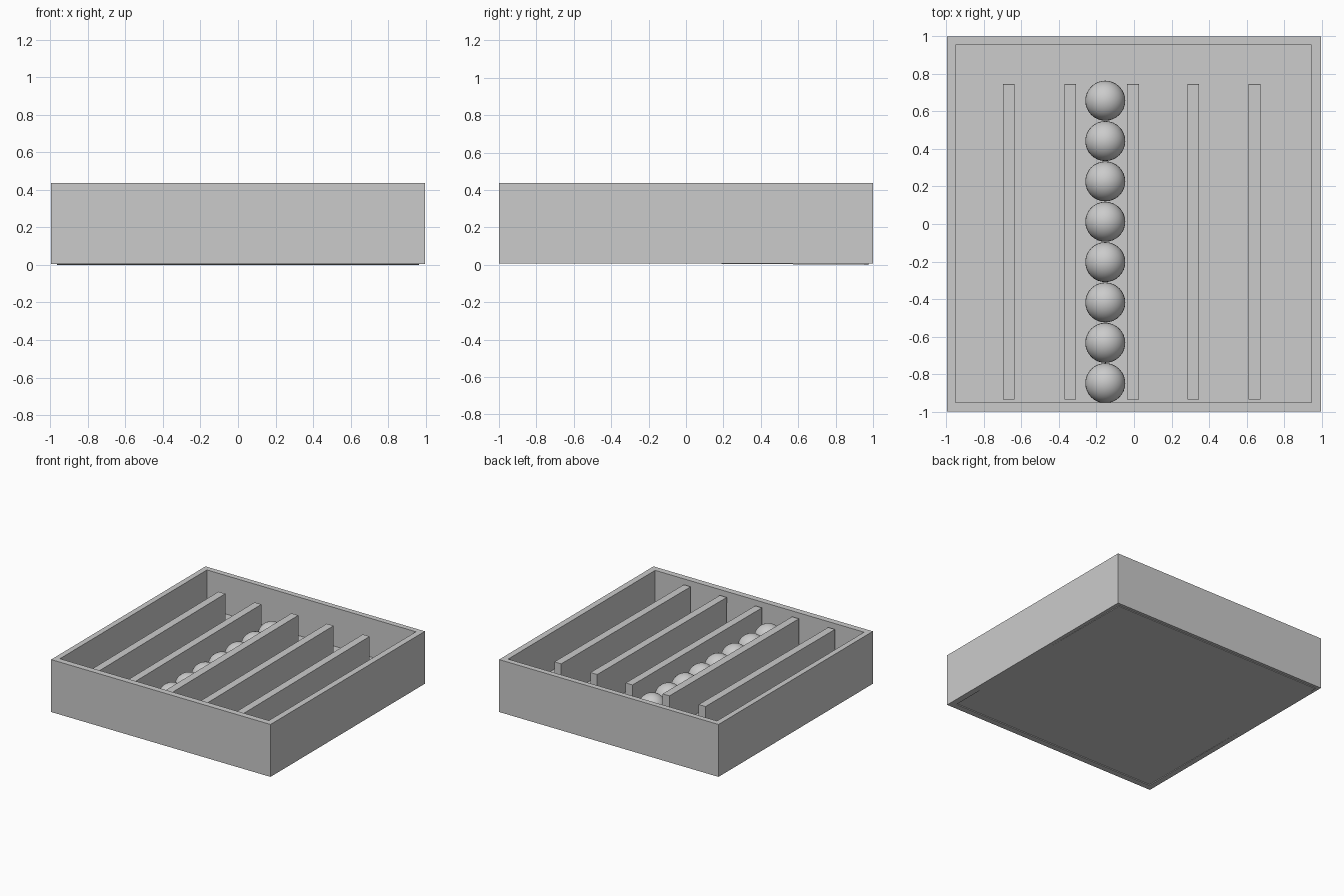
import bpy, math

if "Cube" in bpy.data.objects:
    bpy.data.objects.remove(bpy.data.objects["Cube"])


def box(name, x0, x1, y0, y1, z0, z1, slope=0.0):
    """Box from its limits; slope is the rise in z per unit of y."""
    y = (y0 + y1) / 2
    z = (z0 + z1) / 2 + slope * y
    bpy.ops.mesh.primitive_cube_add(size=1, location=((x0 + x1) / 2, y, z),
                                    rotation=(math.atan(slope), 0, 0))
    ob = bpy.context.object
    ob.name = name
    ob.scale = (x1 - x0, y1 - y0, z1 - z0)
    bpy.ops.object.transform_apply(location=False, rotation=False, scale=True)
    return ob


# Outer frame: one square box with a through opening
frame = box("outer_frame", -0.995, 0.995, -1, 1, 0.006, 0.436)
cutter = box("frame_opening_cutter", -0.95, 0.945, -0.95, 0.955, -0.2, 0.7)
cutter.hide_render = True
mod = frame.modifiers.new("opening", 'BOOLEAN')
mod.object = cutter
mod.operation = 'DIFFERENCE'
mod.solver = 'EXACT'
bpy.context.view_layer.objects.active = frame
bpy.ops.object.modifier_apply(modifier=mod.name)
bpy.data.objects.remove(cutter, do_unlink=True)

# Bottom panel, tilted very slightly so its back edge touches the ground
box("bottom_panel", -0.965, 0.965, -0.975, 0.975, 0.0068, 0.1268, slope=-0.007)

# Lane dividers
for i, x in enumerate((-0.667, -0.34, -0.005, 0.315, 0.642)):
    box(f"lane_divider_{i + 1}", x - 0.031, x + 0.031, -0.933, 0.745,
        0.09, 0.402, slope=0.005)

# Row of balls in the second lane
for i in range(8):
    y = -0.848 + i * 0.2150
    bpy.ops.mesh.primitive_uv_sphere_add(segments=32, ring_count=16, radius=0.1065,
                                         location=(-0.153, y, 0.223 + 0.005 * y))
    bpy.context.object.name = f"ball_{i + 1}"
    bpy.ops.object.shade_smooth()
